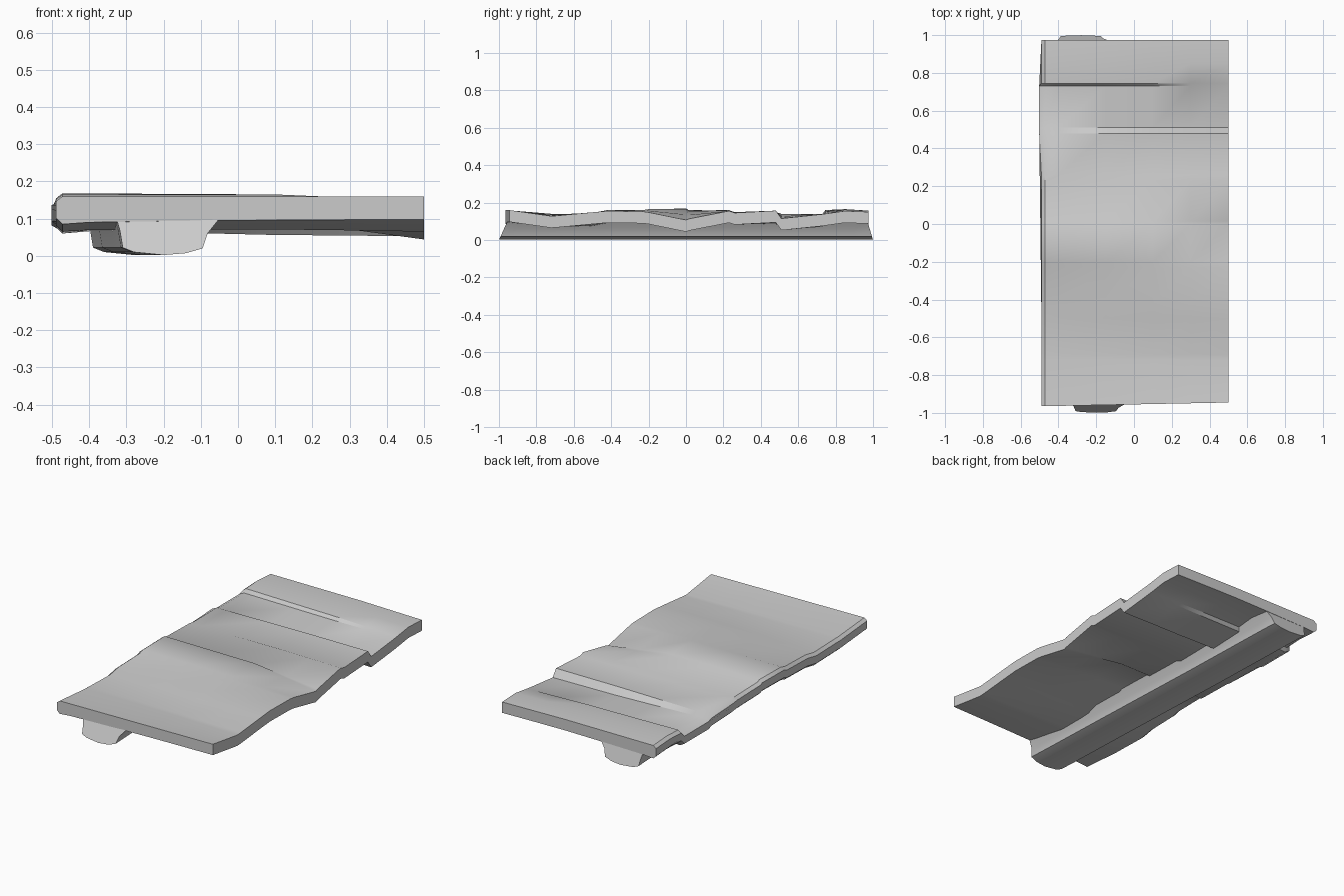
import bpy, bmesh, math

cube = bpy.data.objects.get("Cube")
if cube:
    bpy.data.objects.remove(cube, do_unlink=True)

mat = bpy.data.materials.new("weathered grey")
mat.use_nodes = True
GREY = (0.6, 0.6, 0.6, 1)
mat.diffuse_color = GREY
mat.node_tree.nodes["Principled BSDF"].inputs["Base Color"].default_value = GREY


def loft(name, rings, angle):
    """Skin closed rings of points and cap both ends."""
    bm = bmesh.new()
    rows = [[bm.verts.new(p) for p in ring] for ring in rings]
    n = len(rows[0])
    for a, b in zip(rows, rows[1:]):
        for i in range(n):
            j = (i + 1) % n
            bm.faces.new((a[i], a[j], b[j], b[i]))
    bm.faces.new(rows[0])
    bm.faces.new(rows[-1])
    bmesh.ops.recalc_face_normals(bm, faces=bm.faces)
    me = bpy.data.meshes.new(name)
    bm.to_mesh(me)
    bm.free()
    ob = bpy.data.objects.new(name, me)
    bpy.context.collection.objects.link(ob)
    me.materials.append(mat)
    bpy.ops.object.select_all(action='DESELECT')
    ob.select_set(True)
    bpy.context.view_layer.objects.active = ob
    bpy.ops.object.shade_smooth_by_angle(angle=math.radians(angle))
    return ob


# Boards: heights across the deck at the worn edge, middle and cut edge
ys = [-.96, -.72, -.69, -.5, -.42, -.23, -.2, 0, .015, .23, .26, .48, .51, .73, .745, .85, .975]
worn = [.16, .14, .14, .135, .15, .155, .165, .168, .16, .155, .15, .15, .14, .14, .16, .165, .157]
middle = [.16, .135, .135, .145, .16, .16, .165, .165, .155, .16, .148, .157, .12, .135, .152, .162, .157]
cut = [.16, .128, .13, .148, .155, .152, .148, .107, .113, .155, .145, .157, .115, .138, .14, .155, .15]


def lerp(a, b, t):
    return a + (b - a) * t


def section(x, heights, thick, drop=0):
    """Closed cross-section of the deck at one x."""
    top, under = [], []
    for y, z in zip(ys, heights):
        if y == ys[0]:
            y += .02 * (x + .5) - .005
        rim = -.012 if x < -.48 and .44 < y < .74 else 0
        top.append((x + rim, y, z - drop))
        under.append((x + rim, y, z - thick + drop))
    return top + under[::-1]


def mix(a, b, t):
    return [lerp(p, q, t) for p, q in zip(a, b)]


loft("roof_boards", [
    section(-.49, worn, .072, .014),
    section(-.472, worn, .075),
    section(-.4, mix(worn, middle, .1), .07),
    section(-.15, mix(worn, middle, .6), .066),
    section(.1, middle, .064),
    section(.3, mix(middle, cut, .5), .063),
    section(.5, cut, .063)], 32)

# Support beam: flared cross-section as (offset from centre, height)
beam = [(-.13, .11), (-.118, .07), (-.11, .022), (-.08, .01), (.0, .002), (.06, .007),
        (.105, .02), (.118, .06), (.15, .1), (.16, .12)]


def beam_ring(y, cx, lean):
    """Beam section whose end slopes outward toward the bottom."""
    return [(cx + dx, y - lean * z, max(z, 0)) for dx, z in beam]


loft("support_beam", [
    beam_ring(-1, -.20, -.45),
    beam_ring(-.9, -.205, 0),
    beam_ring(-.4, -.225, 0),
    beam_ring(.3, -.255, 0),
    beam_ring(.9, -.275, 0),
    beam_ring(1, -.28, .3)], 40)
